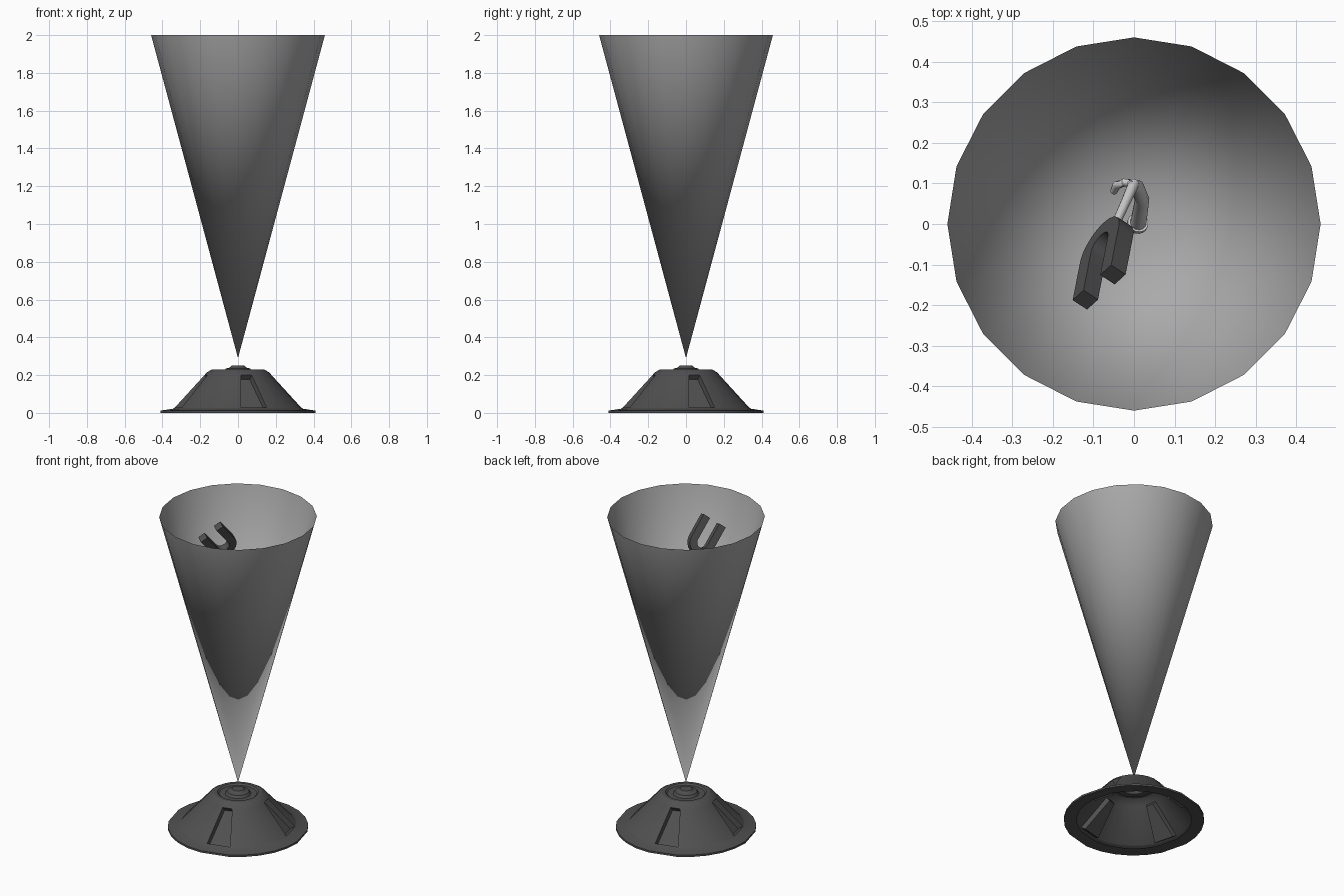
import bpy, bmesh, math
from mathutils import Vector

if "Cube" in bpy.data.objects:
    bpy.data.objects.remove(bpy.data.objects["Cube"])


def material(name, v):
    m = bpy.data.materials.new(name)
    m.diffuse_color = (v, v, v, 1)
    m.use_nodes = True
    m.node_tree.nodes["Principled BSDF"].inputs["Base Color"].default_value = m.diffuse_color
    return m


DARK = material("dark grey", 0.08)
MID = material("mid grey", 0.4)
PALE = material("pale grey", 0.6)


def finish(bm, name, mat, angle=None):
    me = bpy.data.meshes.new(name)
    bm.to_mesh(me)
    bm.free()
    me.materials.append(mat)
    ob = bpy.data.objects.new(name, me)
    bpy.context.collection.objects.link(ob)
    if angle:
        bpy.ops.object.select_all(action='DESELECT')
        ob.select_set(True)
        bpy.context.view_layer.objects.active = ob
        bpy.ops.object.shade_smooth_by_angle(angle=math.radians(angle))
    return ob


def loft(bm, rings, caps=True):
    """Bridge closed rings of points in order."""
    vs = [[bm.verts.new(p) for p in r] for r in rings]
    n = len(vs[0])
    for a, b in zip(vs, vs[1:]):
        for i in range(n):
            j = (i + 1) % n
            bm.faces.new((a[i], a[j], b[j], b[i]))
    if caps:
        bm.faces.new(vs[0][::-1])
        bm.faces.new(vs[-1])
    return vs


def tube(name, pts, radii, sides=12):
    """Round tube along points, one radius per point."""
    pts = [Vector(p) for p in pts]
    rings = []
    for i, (p, r) in enumerate(zip(pts, radii)):
        t = pts[min(i + 1, len(pts) - 1)] - pts[max(i - 1, 0)]
        side = t.cross(Vector((1, 0.3, 0.2))).normalized()
        up = t.normalized().cross(side)
        rings.append([p + r * (math.cos(a) * side + math.sin(a) * up)
                      for a in (2 * math.pi * k / sides for k in range(sides))])
    bm = bmesh.new()
    loft(bm, rings)
    bmesh.ops.recalc_face_normals(bm, faces=bm.faces)
    return finish(bm, name, PALE, 40)


# Open light cone, 20 sides, single apex
bm = bmesh.new()
apex = bm.verts.new((0, 0, 0.29))
rim = [bm.verts.new((0.46 * math.cos(k * math.pi / 10), 0.46 * math.sin(k * math.pi / 10), 2))
       for k in range(20)]
for k in range(20):
    bm.faces.new((apex, rim[(k + 1) % 20], rim[k]))
finish(bm, "light_cone", MID, 40)

# Projector base: revolved open shell; columns 0-1 of each quarter bound a groove
profile = [(0.335, 0.004), (0.41, 0.0), (0.41, 0.012), (0.345, 0.022), (0.335, 0.028),
           (0.178, 0.2), (0.165, 0.215), (0.14, 0.229), (0.12, 0.229), (0.11, 0.22),
           (0.075, 0.22), (0.065, 0.235), (0.045, 0.24), (0.035, 0.25)]
LOW, HIGH = [2.5, 27, 40, 53, 66, 79], [5, 24, 38, 52, 66, 80]
rings = []
for r, z in profile:
    f = min(max((z - 0.028) / 0.172, 0), 1)
    rings.append([])
    for q in range(4):
        for lo, hi in zip(LOW, HIGH):
            a = math.radians(-90 + 90 * q + lo + (hi - lo) * f)
            rings[-1].append((r * math.cos(a), r * math.sin(a), z))
bm = bmesh.new()
vs = loft(bm, rings, caps=False)
bm.faces.new(vs[-1])
bm.normal_update()
grooves = []
for q in range(4):
    corners = {vs[4][6 * q], vs[4][6 * q + 1], vs[5][6 * q], vs[5][6 * q + 1]}
    grooves += [fc for fc in vs[4][6 * q].link_faces if set(fc.verts) == corners]
bmesh.ops.inset_individual(bm, faces=grooves, thickness=0.008, depth=-0.03)
finish(bm, "projector_base", DARK, 25)

# Horseshoe magnet, tilted, tips pointing up and forward
tip_a, tip_b = Vector((-0.12, -0.187, 1.905)), Vector((-0.052, -0.125, 1.972))
mid = (tip_a + tip_b) / 2
u = (tip_b - tip_a).normalized()
d = Vector((0.035, 0.156, -0.165))
d = (d - d.dot(u) * u).normalized()
w = u.cross(d)
R, L, H = (tip_b - tip_a).length / 2, 0.145, 0.0225
path = [(-R, 0, -1, 0), (-R, L * 0.4, -1, 0)]
for k in range(11):
    a = math.pi - math.pi * k / 10
    path.append((R * math.cos(a), L + R * math.sin(a), math.cos(a), math.sin(a)))
path += [(R, L * 0.4, 1, 0), (R, 0, 1, 0)]
rings = []
for s, t, ns, nt in path:
    c, n = mid + u * s + d * t, u * ns + d * nt
    rings.append([c + n * (H * i) + w * (H * j) for i, j in ((1, 1), (1, -1), (-1, -1), (-1, 1))])
bm = bmesh.new()
loft(bm, rings)
bmesh.ops.recalc_face_normals(bm, faces=bm.faces)
finish(bm, "horseshoe_magnet", DARK, 25)

# Jointed arm that carries the magnet
tube("forearm", [(-0.05, -0.01, 1.785), (-0.02, 0.055, 1.72), (0.0, 0.1, 1.66)],
     [0.01, 0.012, 0.014])
tube("upper_arm", [(-0.01, 0.1, 1.675), (0.008, 0.092, 1.64), (0.02, 0.06, 1.57),
                   (0.012, 0.01, 1.48), (0.008, -0.005, 1.45)],
     [0.008, 0.017, 0.018, 0.02, 0.02])
tube("cuff", [(0.01, 0.004, 1.466), (0.008, -0.001, 1.456)], [0.026, 0.026], 16)
tube("hook", [(0.0, 0.1, 1.65), (-0.025, 0.102, 1.64), (-0.043, 0.095, 1.625),
              (-0.05, 0.08, 1.605)], [0.01, 0.01, 0.011, 0.009])
